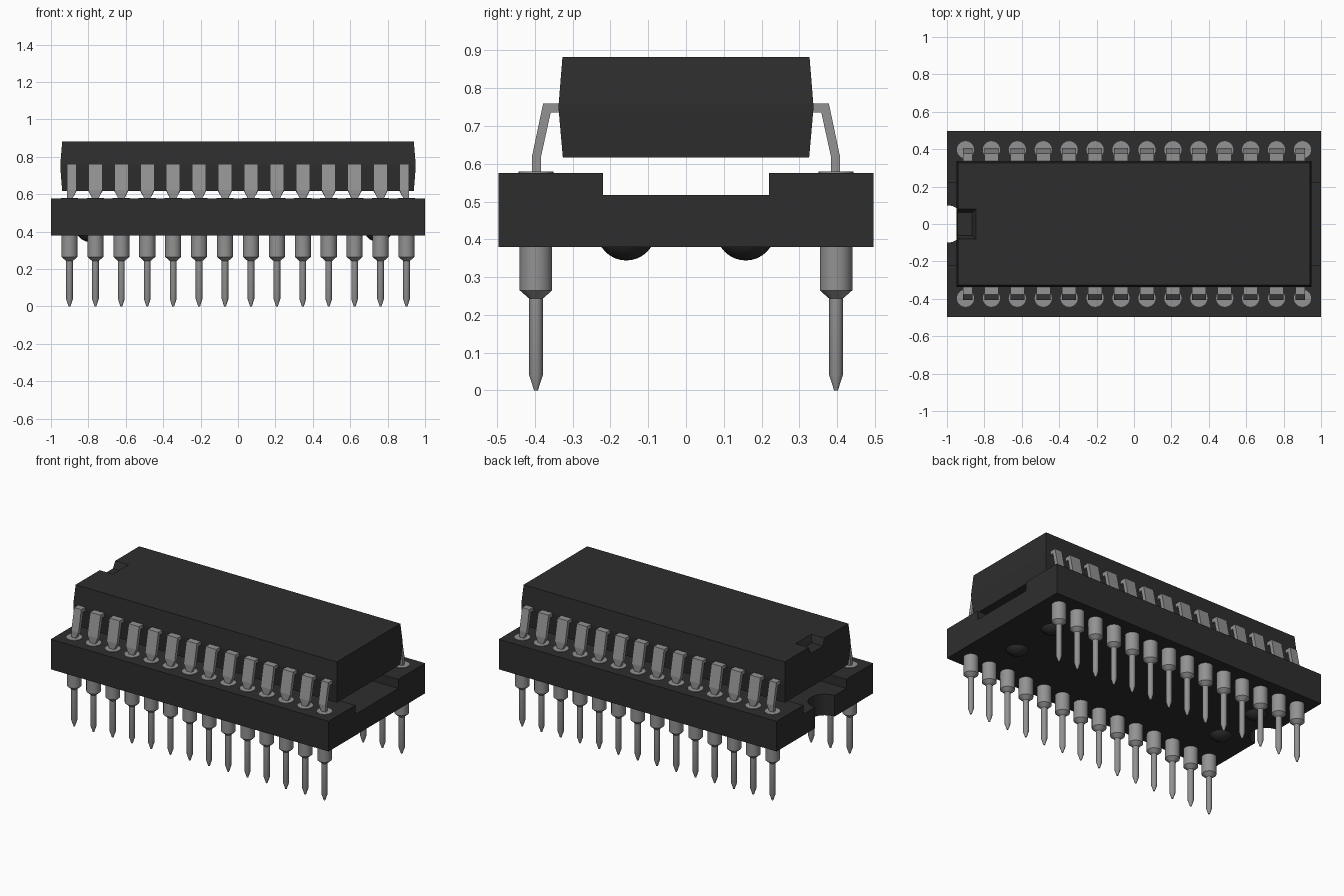
import bpy, bmesh, math
from mathutils import Matrix

cube = bpy.data.objects.get("Cube")
if cube:
    bpy.data.objects.remove(cube, do_unlink=True)


def material(name, rgb, rough):
    m = bpy.data.materials.new(name)
    m.use_nodes = True
    m.diffuse_color = (*rgb, 1)
    bsdf = next(n for n in m.node_tree.nodes if n.type == 'BSDF_PRINCIPLED')
    bsdf.inputs["Base Color"].default_value = (*rgb, 1)
    bsdf.inputs["Roughness"].default_value = rough
    return m


BLACK = material("black plastic", (0.027, 0.027, 0.027), 0.6)
METAL = material("grey metal", (0.29, 0.29, 0.29), 0.5)


def finish(name, bm, mat, smooth=False):
    bmesh.ops.recalc_face_normals(bm, faces=bm.faces[:])
    me = bpy.data.meshes.new(name)
    bm.to_mesh(me)
    bm.free()
    me.materials.append(mat)
    ob = bpy.data.objects.new(name, me)
    bpy.context.collection.objects.link(ob)
    if smooth:
        bpy.ops.object.select_all(action='DESELECT')
        ob.select_set(True)
        bpy.context.view_layer.objects.active = ob
        bpy.ops.object.shade_smooth_by_angle(angle=math.radians(35))
    return ob


def loft(bm, rings):
    """Skin a stack of equal-length point rings and cap both ends."""
    vs = [[bm.verts.new(p) for p in r] for r in rings]
    n = len(vs[0])
    for a, b in zip(vs, vs[1:]):
        for i in range(n):
            j = (i + 1) % n
            bm.faces.new((a[i], a[j], b[j], b[i]))
    bm.faces.new(vs[0])
    bm.faces.new(vs[-1][::-1])


def rect(x0, x1, y0, y1, z):
    return [(x0, y0, z), (x1, y0, z), (x1, y1, z), (x0, y1, z)]


def circle(x, y, r, z, n=24):
    return [(x + r * math.cos(2 * math.pi * i / n),
             y + r * math.sin(2 * math.pi * i / n), z) for i in range(n)]


def cut(ob, cutter):
    """Apply a boolean difference, then discard the cutter."""
    cutter.hide_render = True
    mod = ob.modifiers.new("cut", 'BOOLEAN')
    mod.operation, mod.solver, mod.object = 'DIFFERENCE', 'EXACT', cutter
    bpy.context.view_layer.update()
    dg = bpy.context.evaluated_depsgraph_get()
    me = bpy.data.meshes.new_from_object(ob.evaluated_get(dg))
    ob.modifiers.clear()
    ob.data = me
    bpy.data.objects.remove(cutter, do_unlink=True)


BASE, FLOOR, TOP = 0.38, 0.517, 0.576   # socket heights
ROW = 0.397                             # pin row distance from centre
PITCH = 0.1386
XS = [(i - 6.5) * PITCH for i in range(14)]

# Socket body: channelled profile run along x, round notch at the left end
profile = [(-0.496, BASE), (0.496, BASE), (0.496, TOP), (0.22, TOP),
           (0.22, FLOOR), (-0.22, FLOOR), (-0.22, TOP), (-0.496, TOP)]
bm = bmesh.new()
loft(bm, [[(x, y, z) for y, z in profile] for x in (-1, 1)])
socket = finish("socket_body", bm, BLACK)
bm = bmesh.new()
loft(bm, [circle(-1, 0, 0.1, z, 40) for z in (0.3, 0.7)])
cut(socket, finish("socket_notch_cutter", bm, BLACK))

# Domed standoffs under the socket
bm = bmesh.new()
for x in (-0.79, 0.75):
    for y in (-0.158, 0.158):
        bmesh.ops.create_uvsphere(bm, u_segments=24, v_segments=16, radius=0.0785,
                                  matrix=Matrix.Translation((x, y, 0.4225)))
finish("standoff_domes", bm, BLACK, True)

# Chip package: widest at the mould line, tapered pocket at the left end
bm = bmesh.new()
loft(bm, [rect(-x, x, -y, y, z) for x, y, z in
          ((0.94, 0.326, 0.617), (0.95, 0.337, 0.742),
           (0.95, 0.337, 0.758), (0.94, 0.327, 0.882))])
chip = finish("chip_package", bm, BLACK)
bm = bmesh.new()
loft(bm, [rect(-1.1, -0.865, -0.062, 0.062, 0.838),
          rect(-1.1, -0.845, -0.08, 0.08, 0.882),
          rect(-1.1, -0.836, -0.088, 0.088, 0.902)])
cut(chip, finish("chip_notch_cutter", bm, BLACK))

# Turned socket pins with a collar flush with the socket top
pin = [(0.005, 0), (0.018, 0.04), (0.018, 0.243),
       (0.043, 0.265), (0.043, 0.5), (0.046, 0.55), (0.046, TOP + 0.003)]
# Bent leg: outer (y, z), inner (y, z), half width
leg = [((0.32, 0.76), (0.32, 0.736), 0.0375),
       ((0.378, 0.76), (0.358, 0.736), 0.0375),
       ((0.407, 0.622), (0.384, 0.617), 0.0375),
       ((0.407, 0.58), (0.384, 0.58), 0.018),
       ((0.407, 0.55), (0.384, 0.55), 0.018)]
for side, label in ((-1, "front"), (1, "back")):
    bm = bmesh.new()
    for x in XS:
        loft(bm, [circle(x, side * ROW, r, z) for r, z in pin])
    finish(label + "_socket_pins", bm, METAL, True)

    bm = bmesh.new()
    for x in XS:
        rings = []
        for (yo, zo), (yi, zi), w in leg:
            # end legs are trimmed on their outer edge
            x0, x1 = max(x - w, -0.915), min(x + w, 0.915)
            rings.append([(x0, side * yo, zo), (x1, side * yo, zo),
                          (x1, side * yi, zi), (x0, side * yi, zi)])
        loft(bm, rings)
    finish(label + "_chip_legs", bm, METAL)
